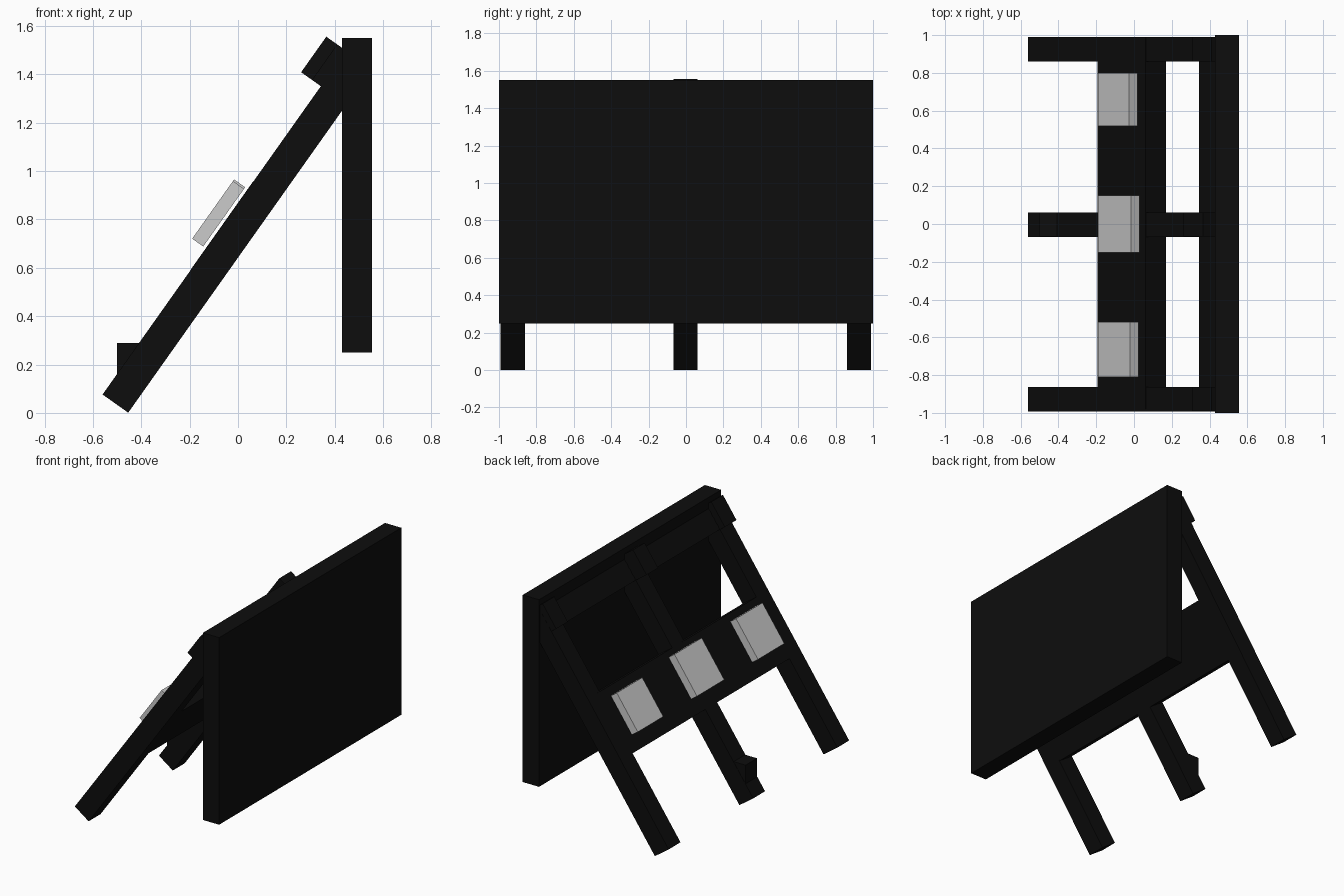
import bpy, bmesh
from math import cos, sin, radians

if "Cube" in bpy.data.objects:
    bpy.data.objects.remove(bpy.data.objects["Cube"])

black = bpy.data.materials.new("black_paint")
black.diffuse_color = (0.004, 0.004, 0.004, 1)
black.use_nodes = True
black.node_tree.nodes["Principled BSDF"].inputs["Base Color"].default_value = black.diffuse_color

# leaning axis: s runs up the legs, n points out of their upper face
A = radians(54.7)
X0, Z0 = -0.56, 0.076


def lean(s, n):
    return X0 + s * cos(A) - n * sin(A), Z0 + s * sin(A) + n * cos(A)


def prism(name, profile, y0, y1, mat=black):
    """Extrude an x-z profile from y0 to y1."""
    bm = bmesh.new()
    face = bm.faces.new([bm.verts.new((x, y0, z)) for x, z in profile])
    ext = bmesh.ops.extrude_face_region(bm, geom=[face])
    for v in ext["geom"]:
        if isinstance(v, bmesh.types.BMVert):
            v.co.y = y1
    bmesh.ops.recalc_face_normals(bm, faces=bm.faces)
    me = bpy.data.meshes.new(name)
    bm.to_mesh(me)
    bm.free()
    ob = bpy.data.objects.new(name, me)
    bpy.context.collection.objects.link(ob)
    if mat:
        me.materials.append(mat)
    return ob


def slanted(name, s0, s1, n0, n1, y0, y1, mat=black):
    return prism(name, [lean(s0, n0), lean(s1, n0), lean(s1, n1), lean(s0, n1)], y0, y1, mat)


# upright panel
prism("panel", [(0.43, 0.25), (0.555, 0.25), (0.555, 1.55), (0.43, 1.55)], -1, 1)

# leaning legs with a cap block at the top of each
for side, y, cap in (("left", -0.927, 0.045), ("middle", -0.003, 0.1), ("right", 0.925, 0.045)):
    slanted(side + "_leg", 0, 1.742, -0.13, 0, y - 0.065, y + 0.065)
    slanted(side + "_cap", 1.562, 1.742, -0.01, cap, y - 0.064, y + 0.064)

# cross boards between the legs
slanted("middle_board", 0.637, 1.078, -0.129, 0.001, -0.98, 0.99)
slanted("upper_board", 1.562, 1.738, -0.128, -0.001, -0.98, 0.98)

# foot block on the middle leg
prism("foot_block", [(-0.5, 0.12), (-0.38, 0.25), (-0.38, 0.29), (-0.5, 0.29)], -0.066, 0.06)

# grey pads on the middle board
for i, (y0, y1, top) in enumerate(((-0.81, -0.52, 1.032), (-0.15, 0.15, 1.04), (0.52, 0.80, 1.02))):
    slanted(f"pad_{i + 1}", 0.74, top, 0.014, 0.07, y0, y1, None)
